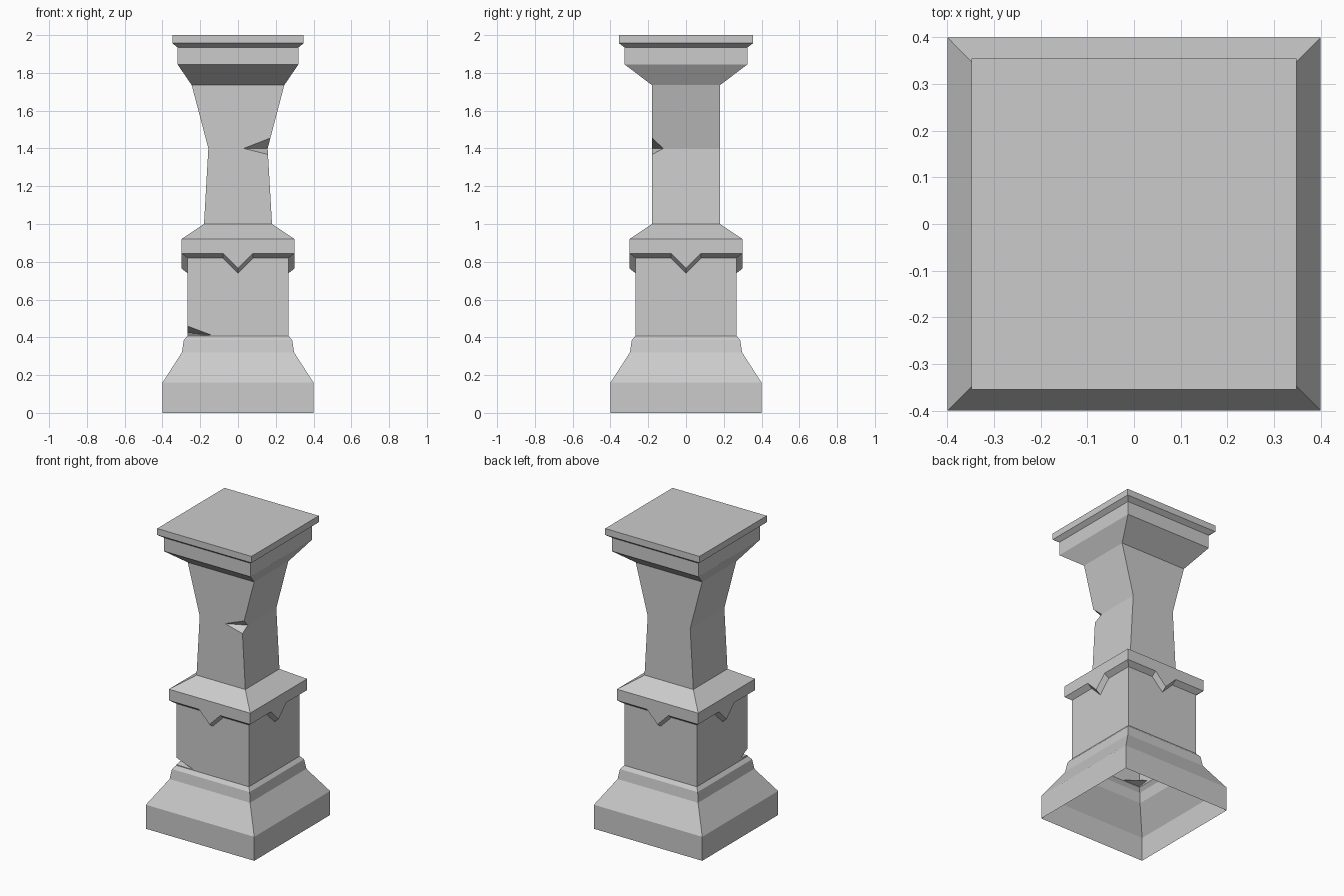
import bpy, bmesh
from mathutils import Vector

if "Cube" in bpy.data.objects:
    bpy.data.objects.remove(bpy.data.objects["Cube"])

# Profile from the ground up: half width x, half width y, height, depth of pointed dip
PROFILE = [
    (0.40, 0.40, 0.00, 0), (0.40, 0.40, 0.16, 0), (0.297, 0.297, 0.32, 0),
    (0.287, 0.287, 0.385, 0), (0.268, 0.268, 0.408, 0),          # stepped base
    (0.268, 0.268, 0.82, 0.08), (0.30, 0.30, 0.845, 0.08),       # pointed collar edge
    (0.30, 0.30, 0.92, 0), (0.18, 0.18, 1.00, 0),                # collar slope
    (0.157, 0.18, 1.40, 0), (0.245, 0.18, 1.735, 0),             # waisted column
    (0.32, 0.325, 1.845, 0), (0.32, 0.325, 1.935, 0),            # capital
    (0.348, 0.355, 1.957, 0), (0.348, 0.355, 2.00, 0),           # top slab
]


def make_ring(bm, hx, hy, z, dip):
    """Four sides, each a list of vertices starting at its corner."""
    corners = [Vector((sx * hx, sy * hy, z)) for sx, sy in ((-1, -1), (1, -1), (1, 1), (-1, 1))]
    sides = []
    for i, c in enumerate(corners):
        pts = [c]
        if dip:
            n = corners[(i + 1) % 4]
            mid, d = (c + n) / 2, (n - c).normalized() * 0.08
            pts += [mid - d, mid - Vector((0, 0, dip)), mid + d]
        sides.append([bm.verts.new(p) for p in pts])
    return sides


def loft(bm, a, b):
    for i in range(4):
        lo = a[i] + [a[(i + 1) % 4][0]]
        hi = b[i] + [b[(i + 1) % 4][0]]
        if len(lo) == len(hi):
            for k in range(len(lo) - 1):
                bm.faces.new((lo[k], lo[k + 1], hi[k + 1], hi[k]))
        else:
            bm.faces.new(lo + hi[::-1])


def to_object(bm, name):
    mesh = bpy.data.meshes.new(name)
    bm.to_mesh(mesh)
    bm.free()
    obj = bpy.data.objects.new(name, mesh)
    bpy.context.collection.objects.link(obj)
    return obj


def chip(target, p, q, upper, lower):
    """Cut a wedge from a corner; p-q is the crease at the bottom of the cut."""
    p, q, u, w = map(Vector, (p, q, upper, lower))
    m, d = (p + q) / 2, (q - p) / 2
    bm = bmesh.new()
    for v in (p - d, q + d, m + (u - m) * 2, m + (w - m) * 2):
        bm.verts.new(v)
    bmesh.ops.convex_hull(bm, input=bm.verts[:])
    bmesh.ops.recalc_face_normals(bm, faces=bm.faces[:])
    cutter = to_object(bm, "chip_cutter")
    cutter.hide_render = True
    mod = target.modifiers.new("chip", 'BOOLEAN')
    mod.operation, mod.solver, mod.object = 'DIFFERENCE', 'EXACT', cutter
    bpy.context.view_layer.objects.active = target
    bpy.ops.object.modifier_apply(modifier=mod.name)
    bpy.data.objects.remove(cutter)


# Pillar body
bm = bmesh.new()
rings = [make_ring(bm, *p) for p in PROFILE]
for a, b in zip(rings, rings[1:]):
    loft(bm, a, b)
bm.faces.new([s[0] for s in rings[-1]])
bm.faces.new([s[0] for s in rings[0]][::-1])
pillar = to_object(bm, "stone_pillar")

# Chipped corners on the column and the lower block
chip(pillar, (0.03, -0.18, 1.40), (0.157, -0.12, 1.40), (0.171, -0.18, 1.455), (0.159, -0.18, 1.368))
chip(pillar, (-0.14, -0.268, 0.412), (-0.268, -0.195, 0.424), (-0.268, -0.268, 0.46), (-0.268, -0.268, 0.413))

# Open underside
bm = bmesh.new()
bm.from_mesh(pillar.data)
bottom = [f for f in bm.faces if all(v.co.z < 0.001 for v in f.verts)]
bmesh.ops.delete(bm, geom=bottom, context='FACES_ONLY')
bm.to_mesh(pillar.data)
bm.free()
